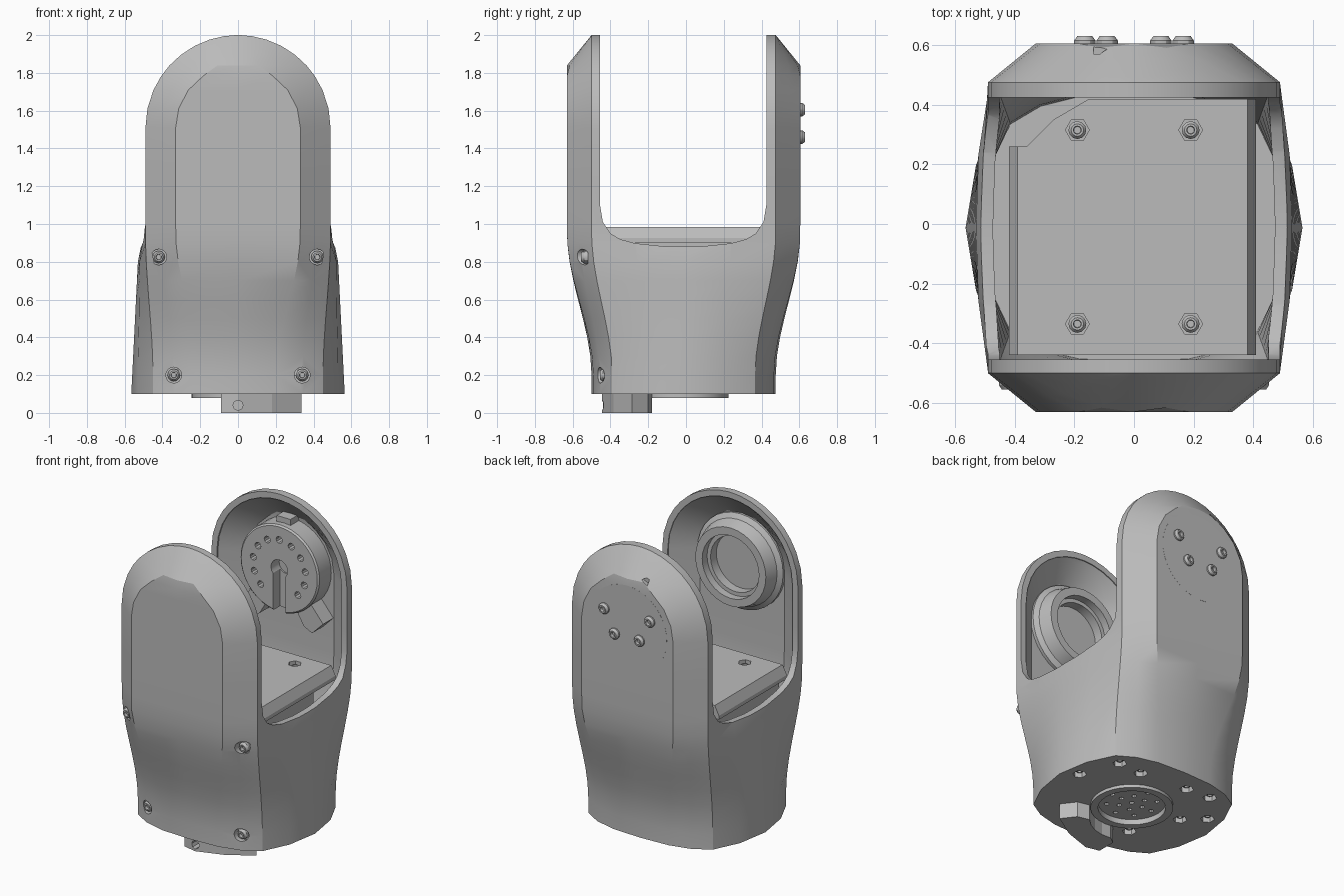
import bpy, bmesh, math
from mathutils import Matrix, Vector

cube = bpy.data.objects.get("Cube")
if cube:
    bpy.data.objects.remove(cube)

grey = bpy.data.materials.new("plain_grey")
grey.use_nodes = True
grey.diffuse_color = (0.5, 0.5, 0.5, 1)
grey.node_tree.nodes["Principled BSDF"].inputs["Base Color"].default_value = (0.5, 0.5, 0.5, 1)

MID_Y = -0.0125
ARM_Z = 1.51


def finish(name, bm):
    bmesh.ops.remove_doubles(bm, verts=bm.verts, dist=0.0001)
    bmesh.ops.recalc_face_normals(bm, faces=bm.faces)
    me = bpy.data.meshes.new(name)
    bm.to_mesh(me)
    bm.free()
    me.materials.append(grey)
    ob = bpy.data.objects.new(name, me)
    bpy.context.collection.objects.link(ob)
    return ob


def activate(ob):
    bpy.ops.object.select_all(action='DESELECT')
    ob.select_set(True)
    bpy.context.view_layer.objects.active = ob


def smooth(ob, angle=30):
    activate(ob)
    bpy.ops.object.shade_smooth_by_angle(angle=math.radians(angle))


def cut(ob, cutters):
    for c in cutters:
        mod = ob.modifiers.new("cut", 'BOOLEAN')
        mod.operation = 'DIFFERENCE'
        mod.solver = 'EXACT'
        mod.object = c
        activate(ob)
        bpy.ops.object.modifier_apply(modifier=mod.name)
        bpy.data.objects.remove(c)


def loft(name, rings):
    bm = bmesh.new()
    rows = [[bm.verts.new(p) for p in ring] for ring in rings]
    n = len(rows[0])
    for a, b in zip(rows, rows[1:]):
        for i in range(n):
            j = (i + 1) % n
            bm.faces.new((a[i], a[j], b[j], b[i]))
    bm.faces.new(rows[0])
    bm.faces.new(rows[-1])
    return finish(name, bm)


def turned(name, pos, axis, profile, sides=32):
    """Closed solid from (radius, height) pairs, turned about an axis."""
    rot = Vector((0, 0, 1)).rotation_difference(Vector(axis)).to_matrix()
    step = math.tau / sides
    return loft(name, [[Vector(pos) + rot @ Vector((r * math.cos(i * step), r * math.sin(i * step), h))
                        for i in range(sides)] for r, h in profile])


def prism(name, points, vec):
    return loft(name, [[Vector(p) for p in points], [Vector(p) + Vector(vec) for p in points]])


def box(name, lo, hi):
    x, y, z = lo
    return prism(name, [(x, y, z), (hi[0], y, z), (hi[0], hi[1], z), (x, hi[1], z)], (0, 0, hi[2] - z))


def screw(name, pos, axis, r=0.034, h=0.025):
    ob = turned(name, pos, axis, [(r, -0.05), (r, h * 0.4), (r * 0.7, h),
                                  (r * 0.45, h), (r * 0.4, h * 0.2)], 12)
    smooth(ob)


# Housing section: quarter outline blended from base oval to faceted arm
BASE = [(0, .4875), (.2, .478), (.34, .443), (.45, .378), (.53, .21), (.565, 0)]


def quarter(z):
    dz = max(z - ARM_Z, 0)
    w = math.sqrt(max(.49 ** 2 - dz * dz, 0.0002))
    f = math.sqrt(max(.33 ** 2 - dz * dz, (.3 * w) ** 2))

    def depth(x):
        t = (.49 - math.hypot(x, dz)) / .16
        return .4875 + .13 * min(max(t, 0), 1)
    top = [(x, depth(x)) for x in (0, f, (f + w) / 2, w)] + [(w, .25), (w, 0)]
    u = min(max((z - .2) / .75, 0), 1)
    s = u * u * (3 - 2 * u)
    q = [(a[0] + (b[0] - a[0]) * s, a[1] + (b[1] - a[1]) * s) for a, b in zip(BASE, top)]
    if z < 1:
        side = .565 - .05 * (z - .1) if z < .8 else .53 - .2 * (z - .8)
        q[5] = (side, 0)
        q[4] = (q[4][0] * (1 - s) + (side - .005) * s, q[4][1])
    return q


def ring(z, k=1.0):
    q = quarter(z)
    outline = q + [(x, -y) for x, y in q[-2::-1]]
    outline += [(-x, y) for x, y in outline[-2:0:-1]]
    zz = ARM_Z + (z - ARM_Z) * k if z > ARM_Z else z
    return [(x * k, MID_Y - y * k, zz) for x, y in outline]


body_z = [.2, .3, .4, .5, .6, .7, .8, .9, 1.0, 1.25]
arc_z = [ARM_Z + .49 * math.sin(math.radians(a)) for a in (0, 12, 24, 34, 42.3, 52, 62, 72, 81, 89)]
housing = loft("housing", [ring(z) for z in [.1] + body_z + arc_z])
cavity = loft("cavity", [ring(z, .92) for z in body_z + arc_z])

# Saddle opening between the arms
half_u = [(-.455, 2.2), (-.455, 1.1), (-.44, 1.01), (-.4, .95), (-.35, .92), (-.27, .898), (-.1, .88)]
saddle = half_u + [(-.03 - y, z) for y, z in reversed(half_u)]
opening = prism("opening", [(-1, y, z) for y, z in saddle], (2, 0, 0))
cutters = [cavity, opening]

# Front screw holes, back notch and underside holes
front_spots = [(sx * x, y, z) for x, y, z in ((.42, -.555, .825), (.34, -.455, .2)) for sx in (-1, 1)]
for x, y, z in front_spots:
    cutters.append(turned("hole", (x, y, z), (0, -1, 0), [(.042, -.035), (.042, .2)], 16))
cutters.append(turned("notch", (-.12, .62, 1.85), (0, 1, 0), [(.03, -.05), (.03, .1)], 3))
under = [(.47, .06), (.37, .31), (.2, .3), (-.13, .33), (-.3, .34), (-.45, .14), (-.33, .03),
         (-.19, -.27), (.05, -.38)]
for x, y in under:
    cutters.append(turned("hole", (x, y, .1), (0, 0, -1), [(.042, -.05), (.042, .05)], 6))
cutters.append(turned("hub_recess", (0, -.02, .1), (0, 0, -1), [(.2, -.04), (.2, .1)], 32))
cut(housing, cutters)
smooth(housing, 28)

for x, y, z in front_spots:
    screw("front_screw", (x, y + .025, z), (0, -1, 0), .033)
for x, y in under:
    screw("underside_screw", (x, y, .14), (0, 0, -1), .03, .02)

# Underside hub: raised rim, drilled disc and angled stop
hub_rim = turned("hub_rim", (0, -.02, 0), (0, 0, 1),
                 [(.2, .13), (.245, .13), (.245, .08), (.2, .08), (.2, .13)])
smooth(hub_rim)
hub = turned("hub_disc", (0, -.02, 0), (0, 0, 1), [(.2, .15), (.2, .115)])
drills = [turned("drill", (r * math.cos(a), -.02 + r * math.sin(a), .1), (0, 0, 1), [(.015, -.02), (.015, .035)], 8)
          for r, n in ((.15, 8), (.08, 6), (0, 1)) for a in [math.tau * i / n for i in range(n)]]
cut(hub, drills)
stop_outer = [(-.09, -.3), (-.09, -.425), (0, -.445), (.18, -.385), (.335, -.285), (.27, -.2)]
stop_inner = [(.25 * math.cos(math.radians(a)), -.02 + .25 * math.sin(math.radians(a)))
              for a in (-40, -55, -70, -85, -100)]
stop = prism("hub_stop", [(x, y, 0) for x, y in stop_outer + stop_inner], (0, 0, .11))
cut(stop, [turned("drill", (0, -.45, .04), (0, 1, 0), [(.027, -.1), (.027, .07)], 8)])

# Saddle floor plate with bevelled sides and a cut corner
def plate_ring(e, z):
    pts = [(-.36 - e, -.44), (.35 + e, -.44), (.35 + e, .42), (-.15, .42), (-.27, .35), (-.36, .26), (-.36 - e, .26)]
    return [(x, y, z) for x, y in pts]


plate = loft("floor_plate", [plate_ring(.06, .9), plate_ring(.06, .925), plate_ring(.03, .985)])
spots = [(sx * .19, y) for sx in (-1, 1) for y in (-.335, .315)]
cut(plate, [turned("hole", (x, y, .985), (0, 0, 1), [(.04, -.05), (.04, .05)], 6) for x, y in spots])
for x, y in spots:
    screw("plate_screw", (x, y, .95), (0, 0, 1), .03, .02)
box("inner_block", (-.37, -.43, .55), (.37, .25, .91))

# Bearing seat inside the front arm
seat = turned("bearing_seat", (0, -.6, ARM_Z), (0, 1, 0),
              [(.31, 0), (.31, .04), (.28, .06), (.255, .14), (.205, .14), (.205, .09), (.18, .09), (.18, .03)])
smooth(seat)

# Drive horn inside the back arm
horn = turned("drive_horn", (0, .58, ARM_Z), (0, -1, 0), [(.285, 0), (.285, .145), (.275, .155)], 40)
drills = [turned("drill", (.19 * math.cos(a), .4, ARM_Z + .19 * math.sin(a)), (0, 1, 0), [(.022, 0), (.022, .1)], 10)
          for a in [math.radians(d) for d in range(-45, 226, 27)]]
drills.append(turned("drill", (0, .4, ARM_Z), (0, 1, 0), [(.06, 0), (.06, .11)], 16))
drills.append(box("slot", (-.045, .4, 1.1), (.045, .5, ARM_Z)))
cut(horn, drills)
smooth(horn)
for name, s in (("horn_leg_left", 1), ("horn_leg_right", -1)):
    leg = [(.06, 1.34), (.16, 1.17), (.22, 1.14), (.3, 1.22), (.2, 1.34)]
    prism(name, [(s * x, .45, z) for x, z in leg], (0, .12, 0))
box("horn_key", (-.05, .47, 1.76), (.05, .56, 1.83))

# Back drive screws and their round cover
cover = turned("drive_cover", (0, .6, ARM_Z), (0, 1, 0), [(.285, 0), (.285, .0055)], 40)
for x, z in ((.165, 1.605), (.09, 1.46)):
    for s in (-1, 1):
        screw("drive_screw", (s * x, .605, z), (0, 1, 0), .036, .025)
